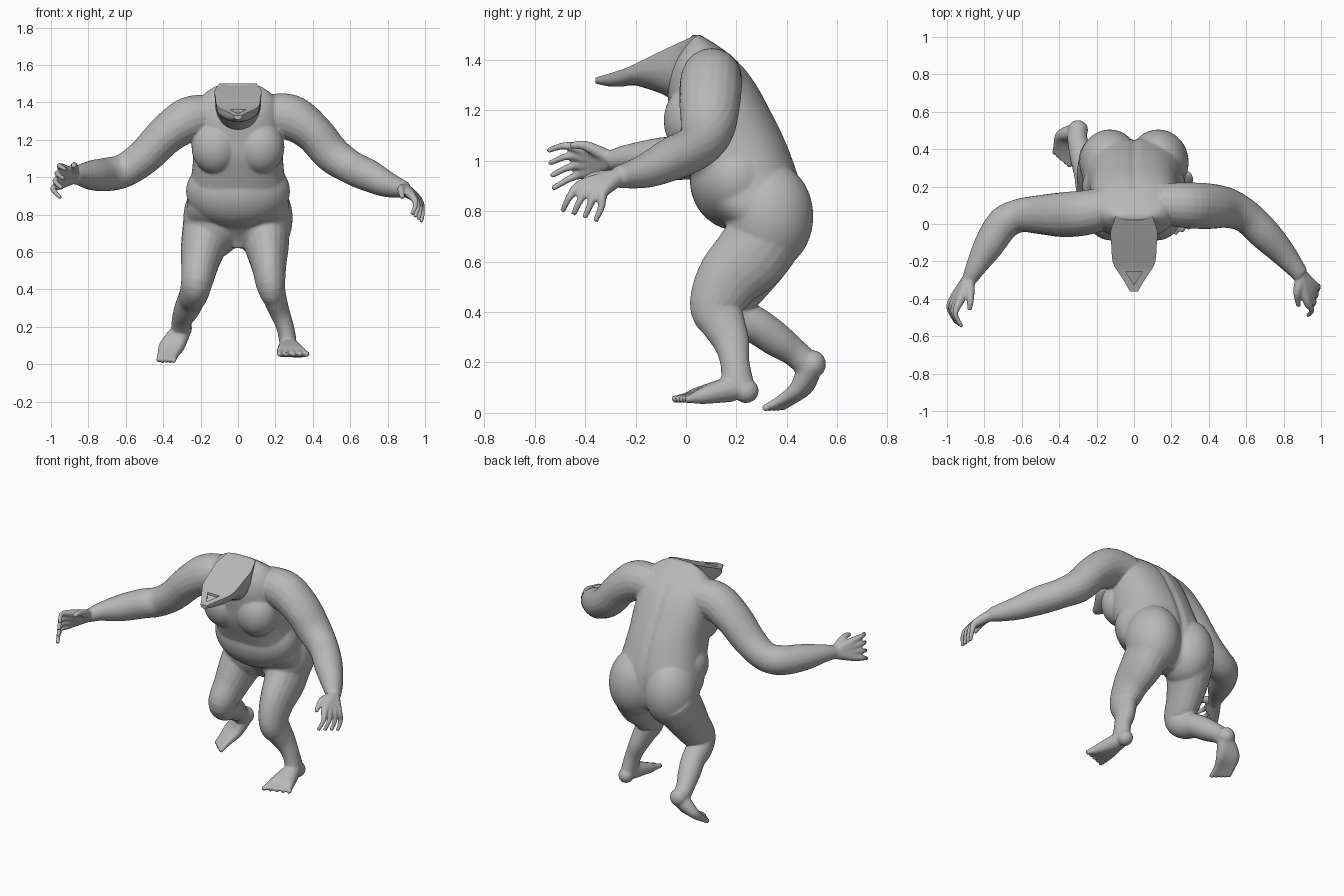
import bpy
import bmesh
from math import sin, cos, pi, exp, copysign
from mathutils import Vector, Matrix

cube = bpy.data.objects.get("Cube")
if cube:
    bpy.data.objects.remove(cube, do_unlink=True)

skin = bpy.data.materials.new("grey_skin")
skin.use_nodes = True
skin.diffuse_color = (0.48, 0.48, 0.48, 1)
skin.node_tree.nodes["Principled BSDF"].inputs["Base Color"].default_value = skin.diffuse_color


def make_object(name, bm):
    bmesh.ops.recalc_face_normals(bm, faces=bm.faces)
    mesh = bpy.data.meshes.new(name)
    bm.to_mesh(mesh)
    bm.free()
    mesh.materials.append(skin)
    obj = bpy.data.objects.new(name, mesh)
    bpy.context.collection.objects.link(obj)
    bpy.ops.object.select_all(action='DESELECT')
    obj.select_set(True)
    bpy.context.view_layer.objects.active = obj
    return obj


def resample(points, steps=5):
    """Catmull-Rom interpolation of points with any number of values."""
    out = []
    last = len(points) - 1
    for i in range(last):
        a, b, c, d = (points[min(max(i + k, 0), last)] for k in (-1, 0, 1, 2))
        for s in range(steps):
            t = s / steps
            out.append([q + 0.5 * t * (r - p + t * (2 * p - 5 * q + 4 * r - e
                        + t * (3 * (q - r) + e - p)))
                        for p, q, r, e in zip(a, b, c, d)])
    out.append(list(points[last]))
    return out


def loft(bm, rings):
    """Skin a series of rings and cap both ends."""
    loops = [[bm.verts.new(co) for co in ring] for ring in rings]
    count = len(loops[0])
    for low, high in zip(loops, loops[1:]):
        for j in range(count):
            k = (j + 1) % count
            bm.faces.new((low[j], low[k], high[k], high[j]))
    bm.faces.new(loops[0][::-1])
    bm.faces.new(loops[-1])


def tube(bm, points, axis='X', sides=20):
    """Limb through x, y, z, radius along axis, radius across axis."""
    path = resample([p if len(p) == 5 else (*p, p[3]) for p in points])
    ref = Vector((1, 0, 0)) if axis == 'X' else Vector((0, 0, 1))
    centres = [Vector(p[:3]) for p in path]
    rings = []
    for i, p in enumerate(path):
        ahead = centres[min(i + 1, len(path) - 1)]
        t = (ahead - centres[max(i - 1, 0)]).normalized()
        u = (ref - t * ref.dot(t)).normalized()
        v = t.cross(u)
        angles = [2 * pi * j / sides for j in range(sides)]
        rings.append([centres[i] + u * cos(a) * p[3] + v * sin(a) * p[4] for a in angles])
    loft(bm, rings)


def ball(bm, centre, radii):
    matrix = Matrix.Translation(centre) @ Matrix.Diagonal((*radii, 1))
    bmesh.ops.create_icosphere(bm, subdivisions=4, radius=1, matrix=matrix)


def digits(bm, root, base, mid, tip, count, sizes):
    """Fan of fingers or toes; each later stage runs between two corner points."""
    for i in range(count):
        f = i / (count - 1)
        stages = [Vector(a).lerp(Vector(b), f) for a, b in (base, mid, tip)]
        path = [Vector(root)] + stages
        tube(bm, [(*p, r) for p, r in zip(path, sizes)], sides=12)


body = bmesh.new()

# Torso: height, front, back, half width, with a groove along the spine
profile = [(.62, .25, .36, .03), (.66, .23, .42, .12), (.72, .18, .45, .24),
           (.8, .09, .46, .275), (.9, .035, .455, .265), (1, -.01, .425, .25),
           (1.1, -.05, .385, .24), (1.2, -.065, .335, .24), (1.3, -.075, .28, .235),
           (1.38, -.06, .22, .22), (1.44, -.025, .15, .185), (1.48, .01, .09, .13),
           (1.5, .025, .055, .08)]
rings = []
for z, front, back, half in resample(profile):
    ring = []
    for j in range(64):
        a = 2 * pi * j / 64
        x = half * copysign(abs(cos(a)) ** 0.85, cos(a))
        y = (front + back) / 2 + (back - front) / 2 * copysign(abs(sin(a)) ** 0.85, sin(a))
        if sin(a) > 0 and z < 1.4:
            y -= 0.012 * exp(-(x / 0.015) ** 2)
        ring.append((x, y, z))
    rings.append(ring)
loft(body, rings)

# Belly, chest and buttocks
ball(body, (0, .2, .925), (.278, .185, .2))
for side in (-1, 1):
    ball(body, (side * .12, .03, 1.16), (.128, .118, .145))
    ball(body, (side * .13, .33, .78), (.162, .175, .215))

# Arms
tube(body, [(.14, .11, 1.33, .11), (.28, .1, 1.32, .122), (.4, .095, 1.24, .106, .122),
            (.5, .085, 1.125, .1, .108), (.6, .04, 1.055, .09), (.7, -.055, 1.008, .086),
            (.8, -.16, .96, .068), (.89, -.27, .935, .044)], axis='Z')
tube(body, [(-.14, .09, 1.33, .11), (-.26, .06, 1.31, .12), (-.38, .05, 1.23, .106, .12),
            (-.5, .05, 1.11, .096, .105), (-.61, .045, 1.035, .09), (-.7, 0, 1.015, .09),
            (-.78, -.12, 1.01, .08), (-.85, -.24, 1.01, .053),
            (-.88, -.3, 1, .04)], axis='Z')

# Hands: fingers fan out from the wrist, then the thumb
finger = (.036, .024, .015, .011)
digits(body, (.89, -.27, .935),
       ((.925, -.41, .905), (.965, -.33, .875)), ((.95, -.46, .86), (.985, -.335, .82)),
       ((.93, -.49, .8), (.98, -.36, .76)), 4, finger)
tube(body, [(.89, -.29, .935, .03), (.872, -.37, .935, .02), (.88, -.44, .89, .012)])
digits(body, (-.88, -.29, 1),
       ((-.93, -.41, 1.045), (-.96, -.39, .955)), ((-.955, -.48, 1.06), (-.988, -.45, .935)),
       ((-.92, -.55, 1.04), (-.95, -.53, .89)), 4, finger)
tube(body, [(-.88, -.3, 1.01, .03), (-.875, -.4, 1.06, .02), (-.88, -.46, 1.06, .012)])

# Legs: the left one carries the weight, the right one pushes off behind
tube(body, [(.135, .34, .74, .145, .15), (.155, .265, .63, .118, .15),
            (.165, .17, .53, .094, .13), (.175, .12, .425, .078, .106),
            (.195, .145, .36, .064, .09), (.222, .18, .28, .054, .072),
            (.252, .194, .2, .047, .058), (.267, .205, .12, .046, .063),
            (.27, .22, .08, .043, .05)])
tube(body, [(-.15, .34, .74, .148, .15), (-.185, .28, .63, .122, .14),
            (-.205, .22, .53, .1, .12), (-.22, .16, .44, .085, .1),
            (-.235, .2, .38, .077, .085), (-.25, .28, .345, .073, .073),
            (-.275, .36, .29, .068, .068), (-.298, .43, .24, .056, .056),
            (-.305, .485, .19, .052, .055)])

# Feet
toe = (.052, .034, .021, .013)
ball(body, (.27, .238, .087), (.046, .05, .048))
digits(body, (.27, .18, .095),
       ((.24, .05, .07), (.325, .07, .068)), ((.228, 0, .06), (.352, .03, .058)),
       ((.22, -.055, .054), (.375, 0, .054)), 5, toe)
ball(body, (-.3, .503, .193), (.054, .052, .055))
digits(body, (-.302, .49, .18),
       ((-.385, .475, .105), (-.315, .445, .1)), ((-.41, .425, .055), (-.338, .375, .05)),
       ((-.425, .375, .017), (-.345, .305, .015)), 5, toe)

# Fuse everything into one skin
skin_object = make_object("body", body)
remesh = skin_object.modifiers.new("fuse", 'REMESH')
remesh.mode = 'VOXEL'
remesh.voxel_size = 0.007
soften = skin_object.modifiers.new("soften", 'SMOOTH')
soften.factor = 0.5
soften.iterations = 3
reduce = skin_object.modifiers.new("reduce", 'DECIMATE')
reduce.ratio = 0.25
for name in ("fuse", "soften", "reduce"):
    bpy.ops.object.modifier_apply(modifier=name)
skin_object.data.shade_smooth()

# Lower jaw: flat cut top and rounded underside, narrowing to the chin
jaw = bmesh.new()
sections = [(.04, .1, 1.5, 1.34), (-.04, .125, 1.463, 1.25), (-.1, .122, 1.435, 1.268),
            (-.2, .115, 1.386, 1.3), (-.25, .09, 1.364, 1.295), (-.31, .05, 1.345, 1.296),
            (-.36, .022, 1.33, 1.308)]
rings = []
for y, half, top, low in resample(sections, 2):
    rings.append([(half * cos(pi * j / 12), y, top - (top - low) * sin(pi * j / 12) ** 0.7)
                  for j in range(13)])
loft(jaw, rings)
jaw_object = make_object("lower_jaw", jaw)

# Triangular mouth pocket near the chin
pocket = bmesh.new()
outline = [(-.045, -.255), (.045, -.255), (0, -.325)]
loft(pocket, [[(x, y, 1.47 + y * .4 + offset) for x, y in outline] for offset in (-.02, .05)])
cutter = make_object("mouth_cutter", pocket)
cutter.hide_render = True
bpy.ops.object.select_all(action='DESELECT')
jaw_object.select_set(True)
bpy.context.view_layer.objects.active = jaw_object
cut = jaw_object.modifiers.new("mouth", 'BOOLEAN')
cut.operation = 'DIFFERENCE'
cut.object = cutter
bpy.ops.object.modifier_apply(modifier="mouth")
bpy.data.objects.remove(cutter, do_unlink=True)
bpy.ops.object.shade_smooth_by_angle(angle=0.6)
